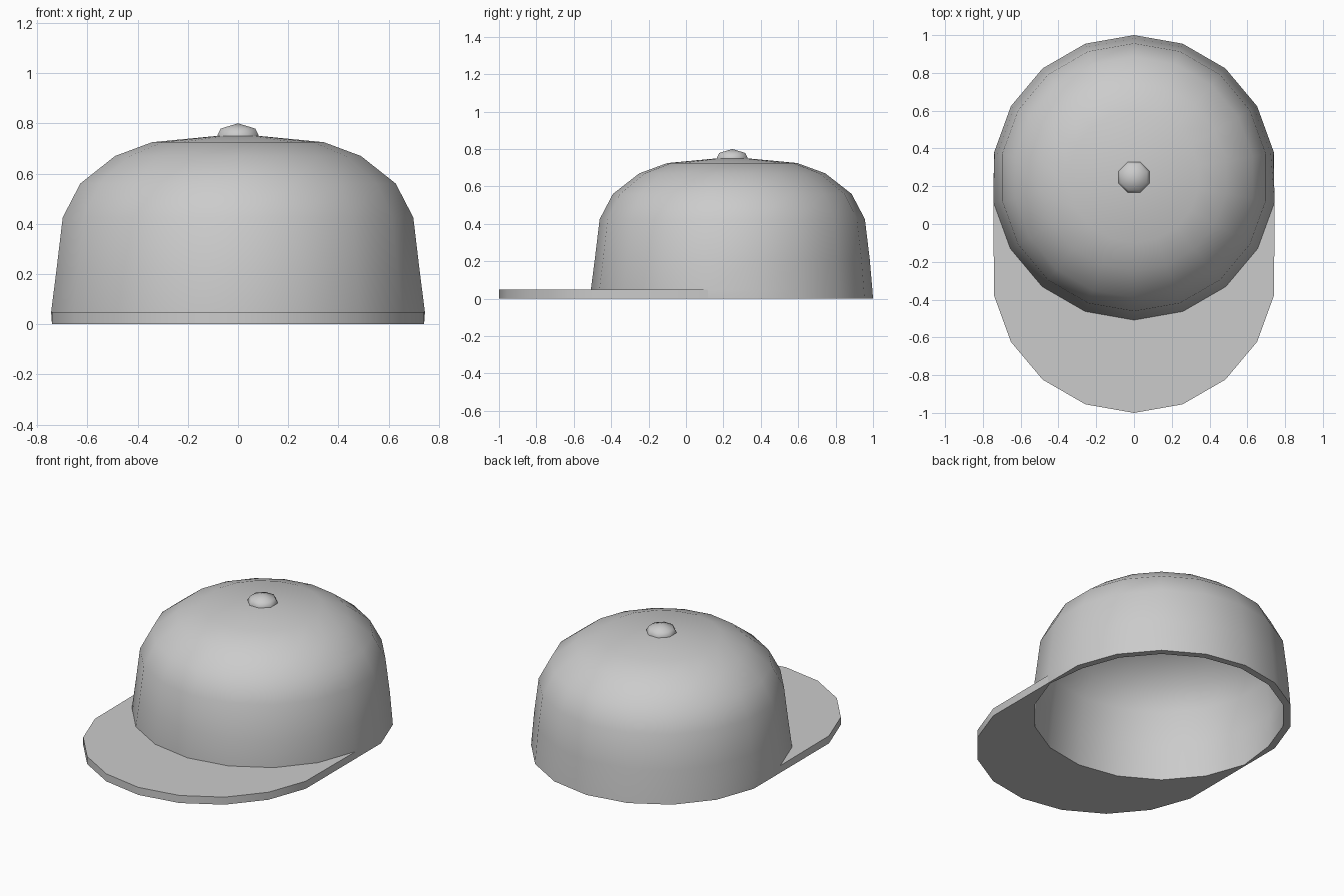
import bpy, bmesh, math

default = bpy.data.objects.get("Cube")
if default:
    bpy.data.objects.remove(default, do_unlink=True)

GREY = (0.6, 0.6, 0.6, 1.0)
SIDES = 18
RADIUS = 0.7525
FLARE = 0.756        # crown radius where it sits on the brim
CENTRE = 0.2475      # y of the crown axis
BRIM = 0.048         # brim thickness
WALL = 0.015         # cloth thickness
FRONT = range(-4, 5) # crown corners that carry the brim

cloth = bpy.data.materials.new("grey_cloth")
cloth.use_nodes = True
cloth.diffuse_color = GREY
cloth.node_tree.nodes["Principled BSDF"].inputs["Base Color"].default_value = GREY


def corner(i, r, z, sides=SIDES):
    """Point number i around the crown axis, counted from the front."""
    a = math.tau * i / sides
    return (r * math.sin(a), CENTRE - r * math.cos(a), z)


def bridge(bm, low, high):
    n = len(low)
    for i in range(n):
        j = (i + 1) % n
        bm.faces.new(list(dict.fromkeys((low[i], low[j], high[j], high[i]))))


def finish(name, bm):
    bmesh.ops.recalc_face_normals(bm, faces=bm.faces[:])
    mesh = bpy.data.meshes.new(name)
    bm.to_mesh(mesh)
    bm.free()
    mesh.materials.append(cloth)
    ob = bpy.data.objects.new(name, mesh)
    bpy.context.collection.objects.link(ob)
    bpy.ops.object.select_all(action="DESELECT")
    ob.select_set(True)
    bpy.context.view_layer.objects.active = ob
    bpy.ops.object.shade_smooth_by_angle(angle=math.radians(60))


# Crown: lining from the apex down, hem, then the outer dome back up
bm = bmesh.new()
order = range(-4, SIDES - 4)
dome = [(0.735, 0.21), (0.709, 0.425), (0.638, 0.56), (0.497, 0.67), (0.347, 0.725)]
lean = [0.09, 0.29, 0.66, 0.96, 1.3]   # slope angle of the wall at each ring


def ring(r, z, front_r=None):
    return [bm.verts.new(corner(i, front_r if front_r and i in FRONT else r, z))
            for i in order]


rings = [[bm.verts.new((0, CENTRE, 0.758 - WALL))] * SIDES]
for (r, z), a in reversed(list(zip(dome, lean))):
    rings.append(ring(r - WALL * math.cos(a), z - WALL * math.sin(a)))
rings.append(ring(0.71, 0, 0.741))
rings.append(ring(RADIUS, 0))
rings.append(ring(0.749, BRIM, FLARE))
rings += [ring(r, z) for r, z in dome]
rings.append([bm.verts.new((0, CENTRE, 0.758))] * SIDES)
for low, high in zip(rings, rings[1:]):
    bridge(bm, low, high)
finish("crown", bm)

# Button on top
bm = bmesh.new()
rings = [[bm.verts.new(corner(i + 0.5, r, z, 8)) for i in range(8)]
         for r, z in [(0.088, 0.745), (0.088, 0.755), (0.075, 0.779)]]
rings.append([bm.verts.new((0, CENTRE, 0.8))] * 8)
for low, high in zip(rings, rings[1:]):
    bridge(bm, low, high)
finish("top_button", bm)

# Brim: the front arc of the crown, swept straight forward as a flat plate
bm = bmesh.new()
rows = []
for i in FRONT:
    x, y, z = corner(i, RADIUS, 0)
    tip = y - 2 * CENTRE
    rows.append([bm.verts.new(p) for p in (
        (x, y, 0), (x, tip, 0), (x, tip, BRIM), corner(i, FLARE, BRIM))])
for a, b in zip(rows, rows[1:]):
    for k in range(3):
        bm.faces.new((a[k], a[k + 1], b[k + 1], b[k]))
for end in (rows[0], rows[-1]):
    bm.faces.new(end)
finish("brim", bm)
